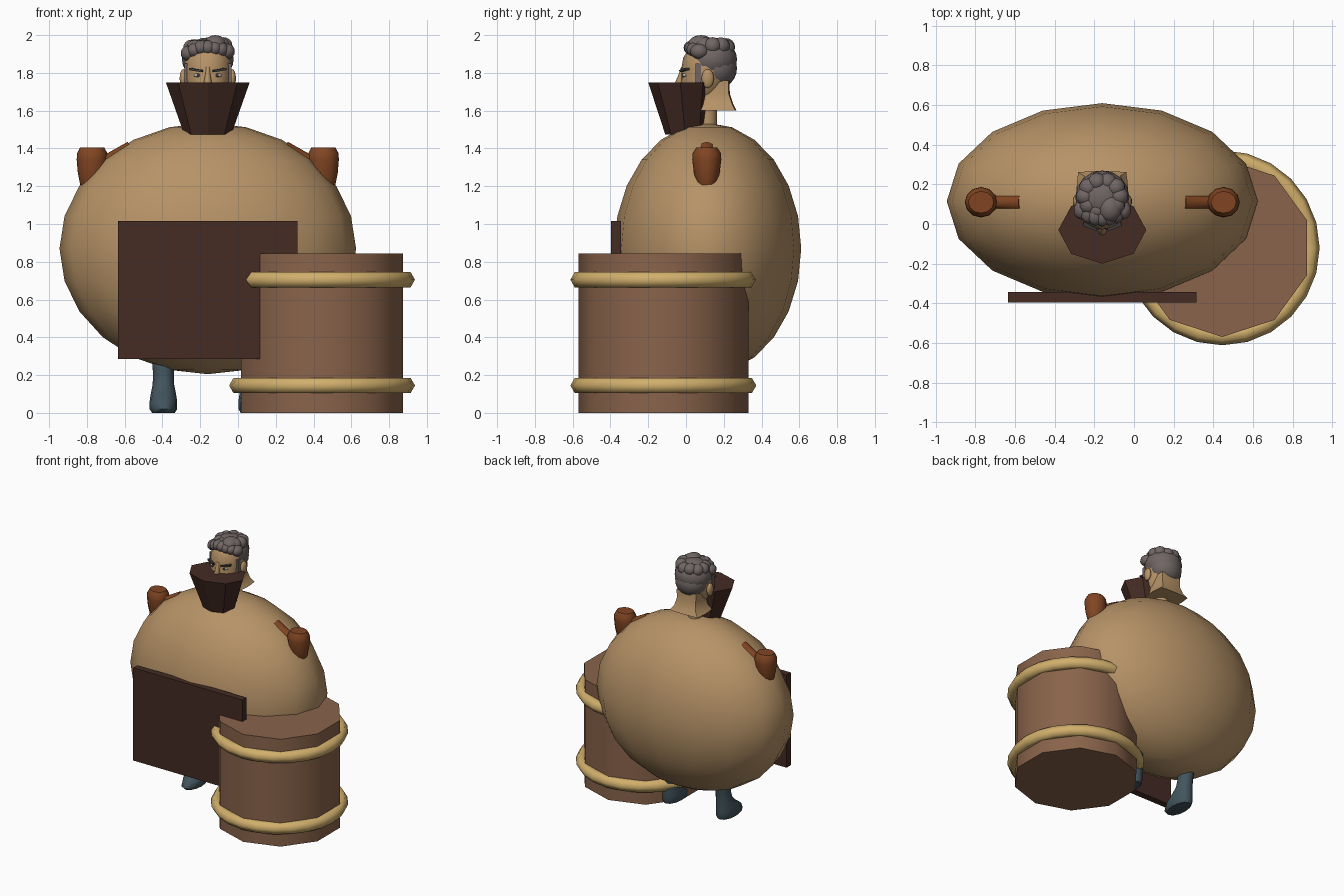
import bpy, bmesh, math, random
from mathutils import Vector

random.seed(4)
cube = bpy.data.objects.get("Cube")
if cube:
    bpy.data.objects.remove(cube, do_unlink=True)


def material(name, r, g, b):
    m = bpy.data.materials.new(name)
    m.use_nodes = True
    m.diffuse_color = (r, g, b, 1)
    bsdf = next(n for n in m.node_tree.nodes if n.type == 'BSDF_PRINCIPLED')
    bsdf.inputs["Base Color"].default_value = (r, g, b, 1)
    return m


TAN = material("tan skin", .47, .29, .135)
WOOD = material("barrel wood", .25, .125, .069)
DARK = material("dark wood", .058, .024, .017)
GOLD = material("rope gold", .64, .43, .15)
RUST = material("rust leather", .22, .06, .016)
SLATE = material("slate boot", .055, .09, .11)
GREY = material("grey hair", .16, .13, .127)
BROW = material("dark brow", .05, .045, .045)
WHITE = material("eye white", .5, .48, .45)

MX, MY = -.16, .11  # centre line of the figure


def finish(obj, name, mat, angle=180):
    obj.name = name
    obj.data.materials.append(mat)
    bpy.ops.object.select_all(action='DESELECT')
    obj.select_set(True)
    bpy.context.view_layer.objects.active = obj
    if angle >= 180:
        bpy.ops.object.shade_smooth()
    elif angle > 0:
        bpy.ops.object.shade_smooth_by_angle(angle=math.radians(angle))
    return obj


def ellipsoid(name, mat, loc, size, seg=16, rings=12):
    bpy.ops.mesh.primitive_uv_sphere_add(segments=seg, ring_count=rings, radius=1, location=loc)
    obj = bpy.context.object
    obj.scale = size
    return finish(obj, name, mat)


def box(name, mat, loc, size, rot=(0, 0, 0)):
    bpy.ops.mesh.primitive_cube_add(size=1, location=loc, rotation=rot)
    obj = bpy.context.object
    obj.scale = size
    return finish(obj, name, mat, 0)


def loft(name, mat, rings, sides, x=0, angle=50, square=0):
    """Stack of oval rings, each (z, centre y, x radius, y radius), with end caps."""
    bm = bmesh.new()
    loops = []
    for z, cy, rx, ry in rings:
        loop = []
        for i in range(sides):
            a = -math.pi / 2 + math.tau * i / sides
            c, s = math.cos(a), math.sin(a)
            k = 1 / max(abs(c), abs(s)) ** square
            loop.append(bm.verts.new((x + rx * c * k, cy + ry * s * k, z)))
        loops.append(loop)
    for lo, hi in zip(loops, loops[1:]):
        for i in range(sides):
            j = (i + 1) % sides
            bm.faces.new((lo[i], lo[j], hi[j], hi[i]))
    bm.faces.new(loops[0][::-1])
    bm.faces.new(loops[-1])
    mesh = bpy.data.meshes.new(name)
    bm.to_mesh(mesh)
    bm.free()
    obj = bpy.data.objects.new(name, mesh)
    bpy.context.collection.objects.link(obj)
    return finish(obj, name, mat, angle)


# Round body
ellipsoid("body", TAN, (MX, .115, .87), (.785, .495, .665))

# Board against the belly
box("board", DARK, (MX, -.37, .65), (.95, .052, .73))

# Barrel with two hoops
loft("barrel", WOOD, [(0, -.12, .45, .45), (.845, -.12, .45, .45)], 10, x=.445)
for name, z in (("lower_hoop", .145), ("upper_hoop", .705)):
    bpy.ops.mesh.primitive_torus_add(major_segments=24, minor_segments=6, major_radius=.445,
                                     minor_radius=.047, location=(.445, -.12, z))
    finish(bpy.context.object, name, GOLD)

# Bucket under the face
loft("bucket", DARK, [(1.475, -.005, .125, .105), (1.75, -.03, .222, .17)], 8, x=MX, angle=0)

# Boots, gloves and sleeves on both sides
for side, tag in ((-1, "right"), (1, "left")):
    loft(tag + "_boot", SLATE,
         [(0, .03, .06, .115), (.02, .025, .073, .13), (.06, .035, .073, .12),
          (.10, .065, .067, .09), (.15, .09, .057, .065), (.20, .10, .055, .06),
          (.30, .11, .06, .065)], 12, x=MX + side * .235)
    loft(tag + "_glove", RUST,
         [(1.17, MY, .045, .04), (1.20, MY, .062, .05), (1.27, MY, .076, .068),
          (1.34, MY, .082, .077), (1.375, MY, .08, .075), (1.405, MY, .064, .055)],
         12, x=MX + side * .612)
    a = Vector((MX + side * .405, MY, 1.392))
    b = Vector((MX + side * .535, MY, 1.335))
    bpy.ops.mesh.primitive_cone_add(vertices=10, radius1=.047, radius2=.033, depth=(b - a).length,
                                    location=(a + b) / 2,
                                    rotation=(b - a).to_track_quat('Z', 'Y').to_euler())
    finish(bpy.context.object, tag + "_sleeve", RUST, 50)

# Neck, nape and head
loft("neck", TAN, [(1.48, .115, .05, .05), (1.66, .115, .05, .048)], 12, x=MX)
loft("nape", TAN, [(1.60, .17, .13, .098), (1.635, .16, .1, .09), (1.69, .14, .088, .092),
                   (1.76, .14, .09, .09)], 16, x=MX, square=.8)
loft("head", TAN, [(1.60, .04, .045, .05), (1.635, .05, .07, .085), (1.70, .075, .105, .11),
                   (1.76, .10, .12, .127), (1.82, .105, .124, .13), (1.88, .115, .122, .13),
                   (1.93, .12, .10, .105), (1.96, .12, .05, .05)], 20, x=MX)
loft("beard", GREY, [(1.59, .03, .04, .045), (1.63, .035, .08, .08), (1.69, .045, .108, .09),
                     (1.725, .06, .116, .09)], 16, x=MX)

# Facial features
loft("nose", TAN, [(1.72, -.035, .022, .018), (1.745, -.035, .022, .024),
                   (1.80, -.022, .012, .014), (1.83, -.018, .012, .008)], 8, x=MX)
for side, tag in ((-1, "right"), (1, "left")):
    ellipsoid(tag + "_ear", TAN, (MX + side * .13, .115, 1.77), (.02, .033, .05), 10, 8)
    ellipsoid(tag + "_eye", WHITE, (MX + side * .052, -.004, 1.787), (.024, .016, .01), 10, 6)
    ellipsoid(tag + "_pupil", BROW, (MX + side * .05, -.014, 1.787), (.009, .009, .01), 8, 6)
    box(tag + "_brow", BROW, (MX + side * .06, -.008, 1.815), (.075, .03, .012),
        (0, -side * .15, side * .38))
    box(tag + "_sideburn", GREY, (MX + side * .112, .065, 1.775), (.025, .03, .15))

# Swept hair: cap, back and loose tufts
ellipsoid("hair_cap", GREY, (MX, .135, 1.872), (.137, .135, .115))
ellipsoid("hair_back", GREY, (MX, .16, 1.825), (.122, .11, .11))
for i in range(7):
    t = i / 6 * 2 - 1
    ellipsoid("fringe_tuft", GREY,
              (MX + .105 * t, .035 + .035 * t * t, 1.937 - .03 * t * t + random.uniform(-.006, .008)),
              (.04, .048, .04), 10, 8)
for i in range(10):
    a = math.tau * i / 10
    ellipsoid("crown_tuft", GREY,
              (MX + .085 * math.cos(a), .14 + .075 * math.sin(a), 1.935 + random.uniform(-.008, .012)),
              (.048, .048, .046), 10, 8)
ellipsoid("top_tuft", GREY, (MX + .04, .08, 1.95), (.06, .07, .05), 12, 8)
